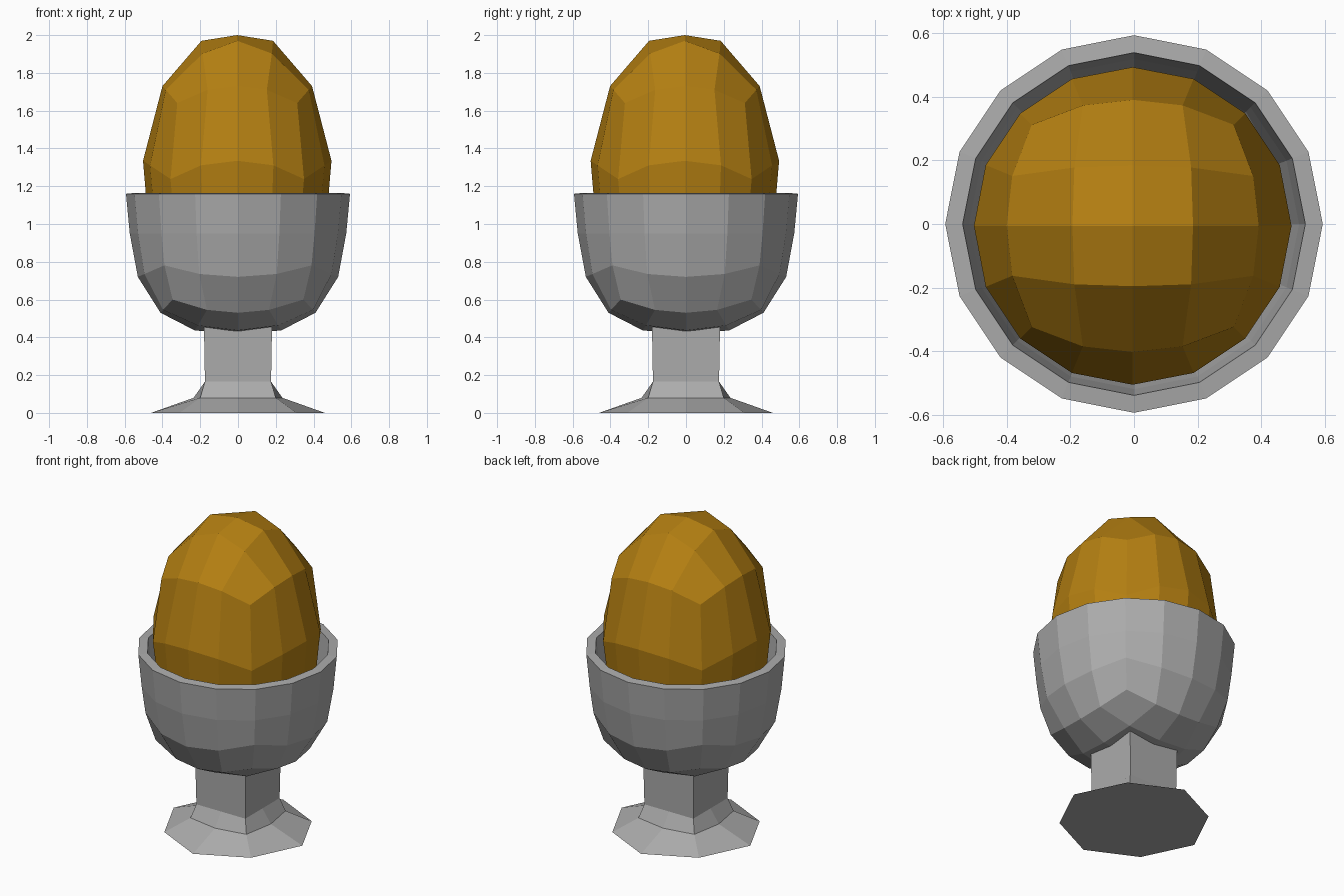
import bpy
import bmesh
import math

cube = bpy.data.objects.get("Cube")
if cube:
    bpy.data.objects.remove(cube, do_unlink=True)


def material(name, rgb):
    mat = bpy.data.materials.new(name)
    mat.use_nodes = True
    mat.diffuse_color = (*rgb, 1)
    bsdf = mat.node_tree.nodes["Principled BSDF"]
    bsdf.inputs["Base Color"].default_value = (*rgb, 1)
    bsdf.inputs["Roughness"].default_value = 0.8
    return mat


grey = material("cup grey", (0.41, 0.41, 0.41))
amber = material("egg amber", (0.46, 0.215, 0.006))


def finish(bm, name, mat):
    mesh = bpy.data.meshes.new(name)
    bm.to_mesh(mesh)
    bm.free()
    mesh.materials.append(mat)
    obj = bpy.data.objects.new(name, mesh)
    bpy.context.scene.collection.objects.link(obj)
    return obj


def quad_sphere():
    """Unit sphere made from a cube with a 4 x 4 grid on each side."""
    bm = bmesh.new()
    bmesh.ops.create_cube(bm, size=2)
    bmesh.ops.subdivide_edges(bm, edges=bm.edges[:], cuts=3, use_grid_fill=True)
    for v in bm.verts:
        v.co = [math.tan(c * math.pi / 4) for c in v.co]
        v.co.normalize()
    return bm


def sample(profile, s):
    """Height and radius scale at unit height s."""
    for (a, za, ra), (b, zb, rb) in zip(profile, profile[1:]):
        if s <= b:
            t = max(0, (s - a) / (b - a))
            return za + (zb - za) * t, ra + (rb - ra) * t
    return profile[-1][1:]


# Egg: rounded cube stretched into a tapering form
egg_profile = [(-1, 0.55, 0.5), (-0.707, 0.68, 0.5), (-0.383, 0.82, 0.48),
               (0, 0.97, 0.468), (0.383, 1.335, 0.54), (0.577, 1.64, 0.55),
               (0.707, 1.73, 0.56), (0.924, 1.97, 0.495), (1, 2.0, 0.495)]
bm = quad_sphere()
for v in bm.verts:
    z, r = sample(egg_profile, v.co.z)
    v.co = (v.co.x * r - 0.004, v.co.y * r - 0.006, z)
finish(bm, "egg", amber)

# Cup: lower half of a rounded cube, with one more row raised into the rim
cup_profile = [(-1, 0.415, 0.6), (-0.924, 0.437, 0.6), (-0.707, 0.53, 0.58),
               (-0.577, 0.6, 0.6), (-0.383, 0.72, 0.574), (0, 0.95, 0.573)]
bm = quad_sphere()
bmesh.ops.delete(bm, geom=[v for v in bm.verts if v.co.z > 0.5], context='VERTS')
for v in bm.verts:
    if v.co.z > 0.1:
        v.co.z = 0
        v.co = v.co.normalized() * 0.593
        v.co.z = 1.16
    else:
        z, r = sample(cup_profile, v.co.z)
        v.co = (v.co.x * r, v.co.y * r, z)
cup = finish(bm, "cup", grey)
wall = cup.modifiers.new("wall", 'SOLIDIFY')
wall.thickness = 0.055
wall.offset = -1

# Stem and foot: eight-point rings (height, reach along axes, reach on corners)
rings = [(0, 0.46, 0.31), (0.08, 0.235, 0.2), (0.165, 0.175, 0.175), (0.455, 0.18, 0.18)]
bm = bmesh.new()
loops = []
for z, axis, corner in rings:
    loop = []
    for i in range(8):
        a = i * math.pi / 4
        r = corner * math.sqrt(2) if i % 2 else axis
        loop.append(bm.verts.new((r * math.cos(a), r * math.sin(a), z)))
    loops.append(loop)
for low, high in zip(loops, loops[1:]):
    for i in range(8):
        j = (i + 1) % 8
        bm.faces.new((low[i], low[j], high[j], high[i]))
bm.faces.new(loops[0][::-1])
bm.faces.new(loops[-1])
finish(bm, "stem_and_foot", grey)
